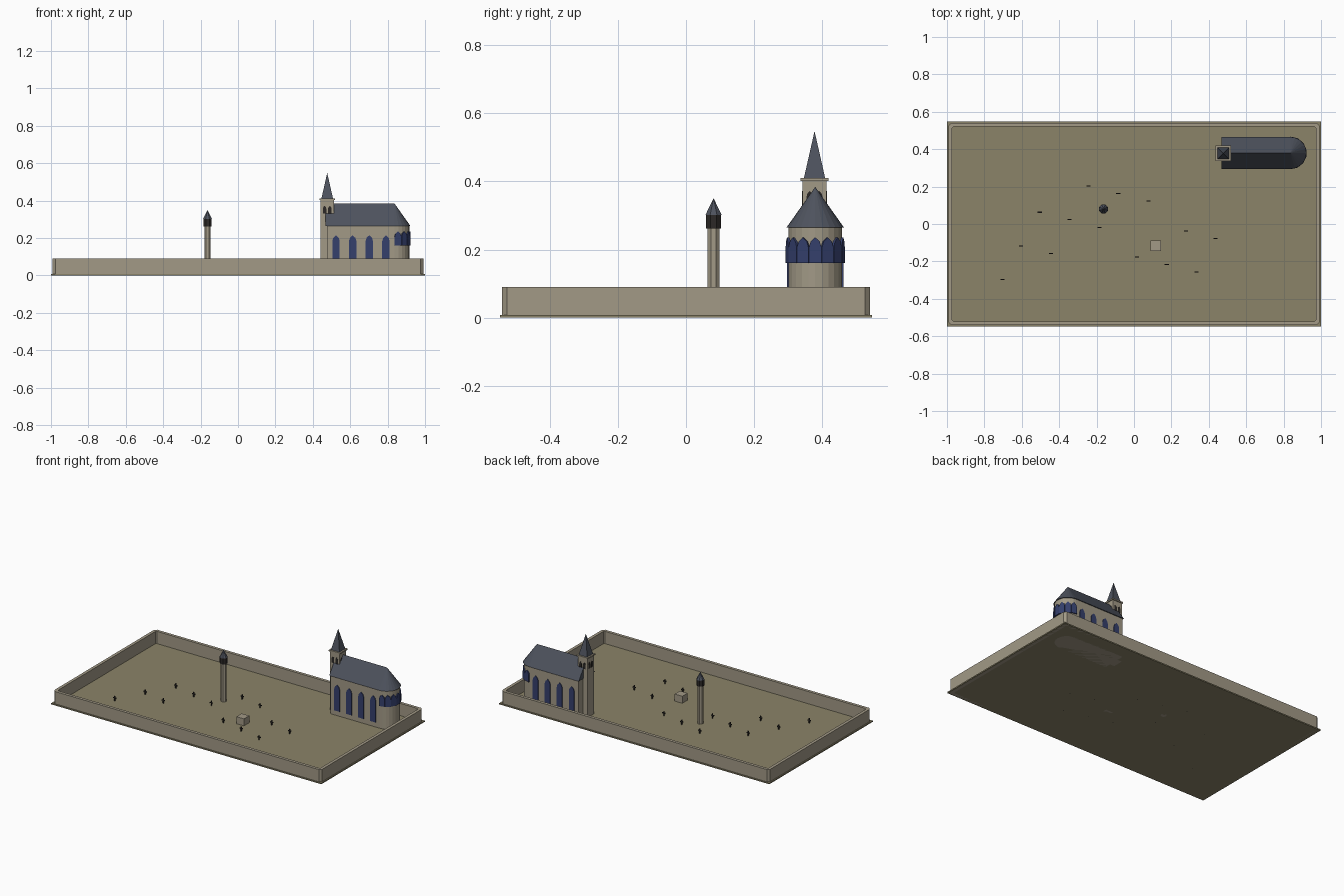
import bpy, bmesh
from math import sin, cos, pi, radians
from mathutils import Matrix, Vector

if "Cube" in bpy.data.objects:
    bpy.data.objects.remove(bpy.data.objects["Cube"])


def material(name, rgb):
    m = bpy.data.materials.new(name)
    m.diffuse_color = (*rgb, 1)
    m.use_nodes = True
    m.node_tree.nodes["Principled BSDF"].inputs["Base Color"].default_value = m.diffuse_color
    return m


STONE = material("stone", (0.36, 0.32, 0.24))
EARTH = material("earth", (0.26, 0.23, 0.14))
SLATE = material("slate", (0.075, 0.085, 0.11))
GLASS = material("blue_glass", (0.035, 0.05, 0.15))
DARK = material("dark", (0.025, 0.022, 0.02))


def make(name, verts, faces, mat):
    me = bpy.data.meshes.new(name)
    me.from_pydata([tuple(v) for v in verts], [], faces)
    bm = bmesh.new()
    bm.from_mesh(me)
    bmesh.ops.recalc_face_normals(bm, faces=bm.faces)
    bm.to_mesh(me)
    bm.free()
    me.materials.append(mat)
    ob = bpy.data.objects.new(name, me)
    bpy.context.collection.objects.link(ob)
    return ob


def prism(name, outline, z0, z1, mat, matrix=Matrix()):
    """Extrude a 2D outline from z0 to z1, then place it."""
    n = len(outline)
    verts = [matrix @ Vector((x, y, z)) for z in (z0, z1) for x, y in outline]
    faces = [tuple(range(n)), tuple(range(n, 2 * n))]
    faces += [(i, (i + 1) % n, n + (i + 1) % n, n + i) for i in range(n)]
    return make(name, verts, faces, mat)


def pyramid(name, outline, z0, apex, mat):
    n = len(outline)
    verts = [(x, y, z0) for x, y in outline] + [apex]
    return make(name, verts, [tuple(range(n))] + [(i, (i + 1) % n, n) for i in range(n)], mat)


def rect(cx, cy, hx, hy):
    return [(cx - hx, cy - hy), (cx + hx, cy - hy), (cx + hx, cy + hy), (cx - hx, cy + hy)]


def ngon(cx, cy, r, n):
    return [(cx + r * cos(2 * pi * (i + .5) / n), cy + r * sin(2 * pi * (i + .5) / n)) for i in range(n)]


def octagon(hx, hy, c):
    return [(-hx + c, -hy), (hx - c, -hy), (hx, -hy + c), (hx, hy - c),
            (hx - c, hy), (-hx + c, hy), (-hx, hy - c), (-hx, -hy + c)]


def window(name, x, y, angle, z0, z1, width, depth, mat):
    """Pointed-arch panel straddling a wall whose outward normal is at the given angle."""
    w, h = width / 2, z1 - z0
    spring = h - width * 0.8
    arch = [(-w, 0), (w, 0), (w, spring), (w * .72, spring + width * .45), (0, h),
            (-w * .72, spring + width * .45), (-w, spring)]
    m = Matrix.Translation((x, y, z0)) @ Matrix.Rotation(angle + pi / 2, 4, 'Z') @ Matrix.Rotation(pi / 2, 4, 'X')
    return prism(name, arch, -depth, depth, mat, m)


# Ground slab
prism("ground", rect(0, 0, 1.0, 0.547), 0, 0.008, EARTH)

# Perimeter wall: chamfered ring
outer, inner = octagon(0.992, 0.541, 0.015), octagon(0.972, 0.521, 0.008)
ring = [(x, y, z) for z in (0, 0.09) for loop in (outer, inner) for x, y in loop]
faces = []
for i in range(8):
    j = (i + 1) % 8
    faces += [(i, j, 16 + j, 16 + i), (8 + i, 8 + j, 24 + j, 24 + i),
              (16 + i, 16 + j, 24 + j, 24 + i), (i, j, 8 + j, 8 + i)]
make("boundary_wall", ring, faces, STONE)

# Church body with round apse
CX, CY, X0, SEG = 0.837, 0.38, 0.475, 12


def church_outline(x0, r):
    arc = [(CX + r * cos(-pi / 2 + pi * i / SEG), CY + r * sin(-pi / 2 + pi * i / SEG)) for i in range(SEG + 1)]
    return [(x0, CY - r)] + arc + [(x0, CY + r)]


prism("church_walls", church_outline(X0, 0.079), 0, 0.267, STONE)

# Church roof: gable running into a half cone
eave = church_outline(0.469, 0.085)
n = len(eave)
verts = [(x, y, 0.264) for x, y in eave] + [(0.469, CY, 0.384), (CX, CY, 0.384)]
faces = [tuple(range(n)), (0, 1, n + 1, n), (n - 2, n - 1, n, n + 1), (n - 1, 0, n)]
faces += [(i, i + 1, n + 1) for i in range(1, n - 2)]
make("church_roof", verts, faces, SLATE)

# Nave windows on both sides
for side in (-1, 1):
    for x in (0.524, 0.613, 0.702, 0.791):
        window("nave_window", x, CY + side * 0.079, side * pi / 2, 0.04, 0.215, 0.04, 0.004, GLASS)

# Apse windows fanned round the half circle
for k in range(-3, 4):
    a = radians(25.7 * k)
    window("apse_window", CX + 0.079 * cos(a), CY + 0.079 * sin(a), a, 0.16, 0.236, 0.037, 0.006, GLASS)

# Bell tower
TX, TY = 0.477, 0.378
prism("tower", rect(TX, TY, 0.035, 0.035), 0, 0.405, STONE)
prism("tower_cornice", rect(TX, TY, 0.041, 0.041), 0.402, 0.411, STONE)
pyramid("spire", rect(TX, TY, 0.031, 0.031), 0.411, (TX, TY, 0.548), SLATE)
for k in range(4):
    a = k * pi / 2
    for s in (-0.014, 0.014):
        window("belfry_opening", TX + 0.035 * cos(a) - s * sin(a), TY + 0.035 * sin(a) + s * cos(a),
               a, 0.33, 0.372, 0.018, 0.002, DARK)

# Lantern pillar
LX, LY = -0.163, 0.081
prism("lantern_shaft", ngon(LX, LY, 0.0185, 8), 0, 0.264, STONE)
prism("lantern_head", ngon(LX, LY, 0.0245, 8), 0.262, 0.304, DARK)
pyramid("lantern_roof", ngon(LX, LY, 0.0255, 8), 0.302, (LX, LY, 0.351), SLATE)

# Stone block
prism("stone_block", rect(0.117, -0.116, 0.028, 0.028), 0, 0.055, STONE)

# Grave crosses
CROSS = [(-.003, 0), (.003, 0), (.003, .024), (.011, .024), (.011, .030), (.003, .030),
         (.003, .040), (-.003, .040), (-.003, .030), (-.011, .030), (-.011, .024), (-.003, .024)]
GRAVES = [(-.704, -.297), (-.605, -.117), (-.504, .063), (-.443, -.157), (-.344, .024), (-.244, .204), (-.184, -.018),
          (-.084, .163), (.016, -.177), (.077, .123), (.175, -.217), (.277, -.037), (.335, -.256), (.436, -.077)]
for x, y in GRAVES:
    m = Matrix.Translation((x, y, 0)) @ Matrix.Rotation(pi / 2, 4, 'X')
    prism("grave_cross", CROSS, -0.003, 0.003, DARK, m)
